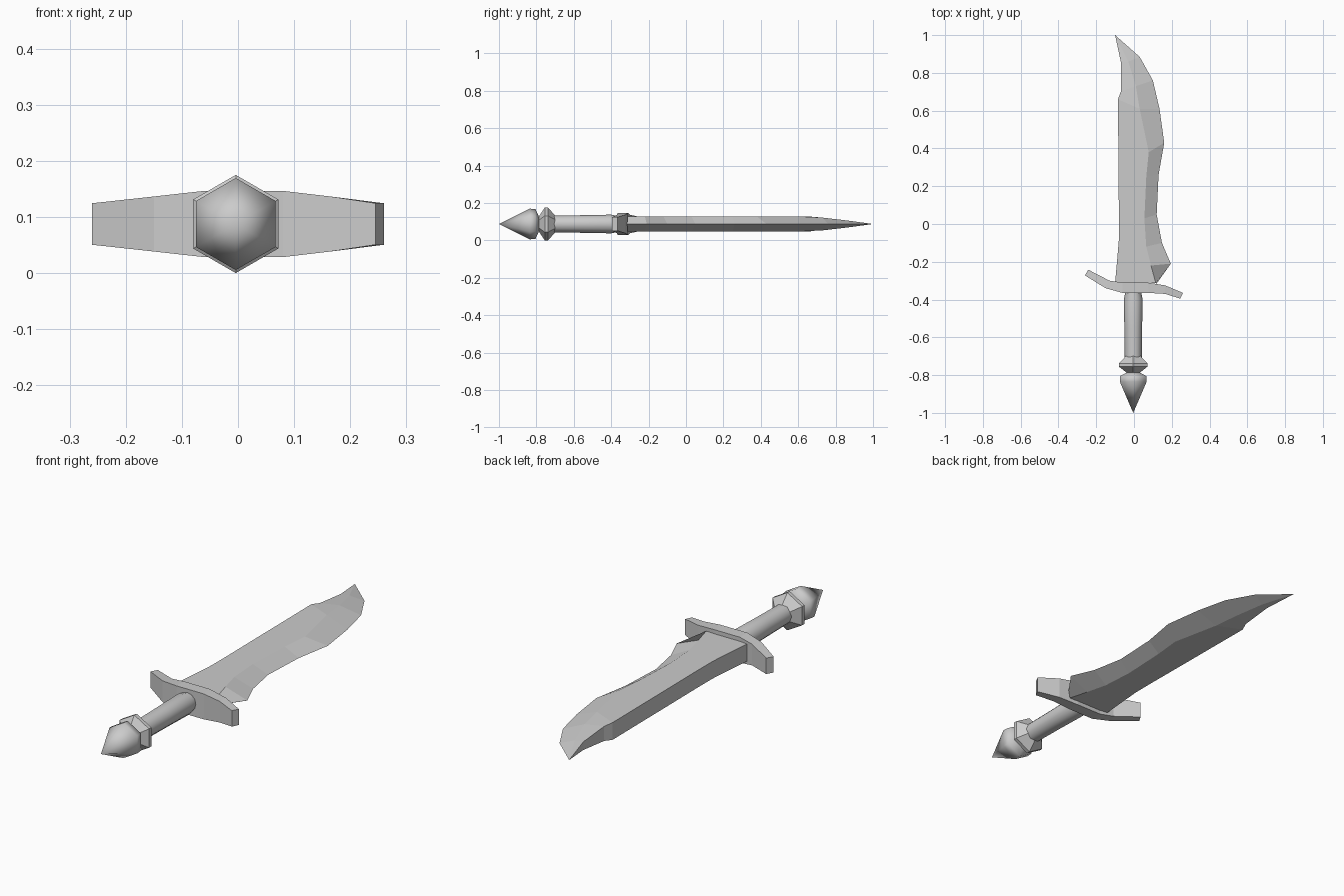
import bpy, bmesh, math
from mathutils import Vector

if "Cube" in bpy.data.objects:
    bpy.data.objects.remove(bpy.data.objects["Cube"])

ZC = 0.0875   # height of the sword's centre plane


def loft(name, rings, smooth=None):
    """Skin a list of equal-length vertex rings and cap both ends."""
    bm = bmesh.new()
    loops = [[bm.verts.new(Vector(p)) for p in ring] for ring in rings]
    n = len(loops[0])
    for a, b in zip(loops, loops[1:]):
        for i in range(n):
            j = (i + 1) % n
            bm.faces.new((a[i], a[j], b[j], b[i]))
    bm.faces.new(loops[0])
    bm.faces.new(loops[-1])
    bmesh.ops.remove_doubles(bm, verts=bm.verts, dist=1e-5)
    bmesh.ops.recalc_face_normals(bm, faces=bm.faces)
    me = bpy.data.meshes.new(name)
    bm.to_mesh(me)
    bm.free()
    ob = bpy.data.objects.new(name, me)
    bpy.context.collection.objects.link(ob)
    if smooth:
        bpy.ops.object.select_all(action='DESELECT')
        ob.select_set(True)
        bpy.context.view_layer.objects.active = ob
        bpy.ops.object.shade_smooth_by_angle(angle=math.radians(smooth))
    return ob


def turned(name, profile, sides, smooth=None):
    """Turn a (y, radius) profile around the sword's long axis."""
    rings = []
    for y, r in profile:
        angles = [math.pi / 2 + 2 * math.pi * i / sides for i in range(sides)]
        rings.append([(-0.004 + r * math.cos(a), y, ZC + r * math.sin(a)) for a in angles])
    return loft(name, rings, smooth)


# Handle: round grip, hexagonal collar, pointed hexagonal pommel
turned("grip", [(-0.71, 0.045), (-0.55, 0.047), (-0.40, 0.05), (-0.365, 0.043), (-0.33, 0.043)], 12, 40)
turned("collar", [(-0.79, 0.036), (-0.755, 0.0875), (-0.738, 0.0875), (-0.70, 0.046)], 6)
turned("pommel", [(-1.0, 0.0), (-0.835, 0.082), (-0.805, 0.08), (-0.785, 0.036)], 6, 61)

# Crossguard: (upper x, y), (lower x, y), half height
guard = [
    ((-0.242, -0.242), (-0.26, -0.272), 0.037),
    ((-0.13, -0.30), (-0.15, -0.34), 0.049),
    ((-0.06, -0.31), (-0.06, -0.365), 0.059),
    ((0.07, -0.31), (0.08, -0.365), 0.059),
    ((0.165, -0.325), (0.165, -0.37), 0.049),
    ((0.26, -0.365), (0.245, -0.395), 0.037),
]
loft("crossguard", [[(*u, ZC + h), (*u, ZC - h), (*l, ZC - h), (*l, ZC + h)] for u, l, h in guard])

# Blade: (spine x, y), (bevel ridge x, y), (cutting edge x, y), half thickness
blade = [
    ((-0.10, -0.31), (0.115, -0.312), (0.12, -0.315), 0.04),
    ((-0.09, -0.20), (0.09, -0.22), (0.195, -0.21), 0.04),
    ((-0.08, -0.08), (0.065, -0.12), (0.148, -0.10), 0.04),
    ((-0.08, 0.05), (0.055, 0.03), (0.12, 0.05), 0.04),
    ((-0.082, 0.26), (0.065, 0.25), (0.13, 0.26), 0.04),
    ((-0.083, 0.42), (0.078, 0.38), (0.16, 0.43), 0.04),
    ((-0.085, 0.66), (0.03, 0.61), (0.135, 0.61), 0.04),
    ((-0.07, 0.70), (0.01, 0.73), (0.10, 0.76), 0.034),
    ((-0.068, 0.85), (-0.03, 0.86), (0.03, 0.885), 0.019),
    ((-0.10, 1.0), (-0.10, 1.0), (-0.10, 1.0), 0.0),
]
loft("blade", [[(*s, ZC - h), (*s, ZC + h), (*r, ZC + h), (*e, ZC), (*r, ZC - h)]
               for s, r, e, h in blade])
